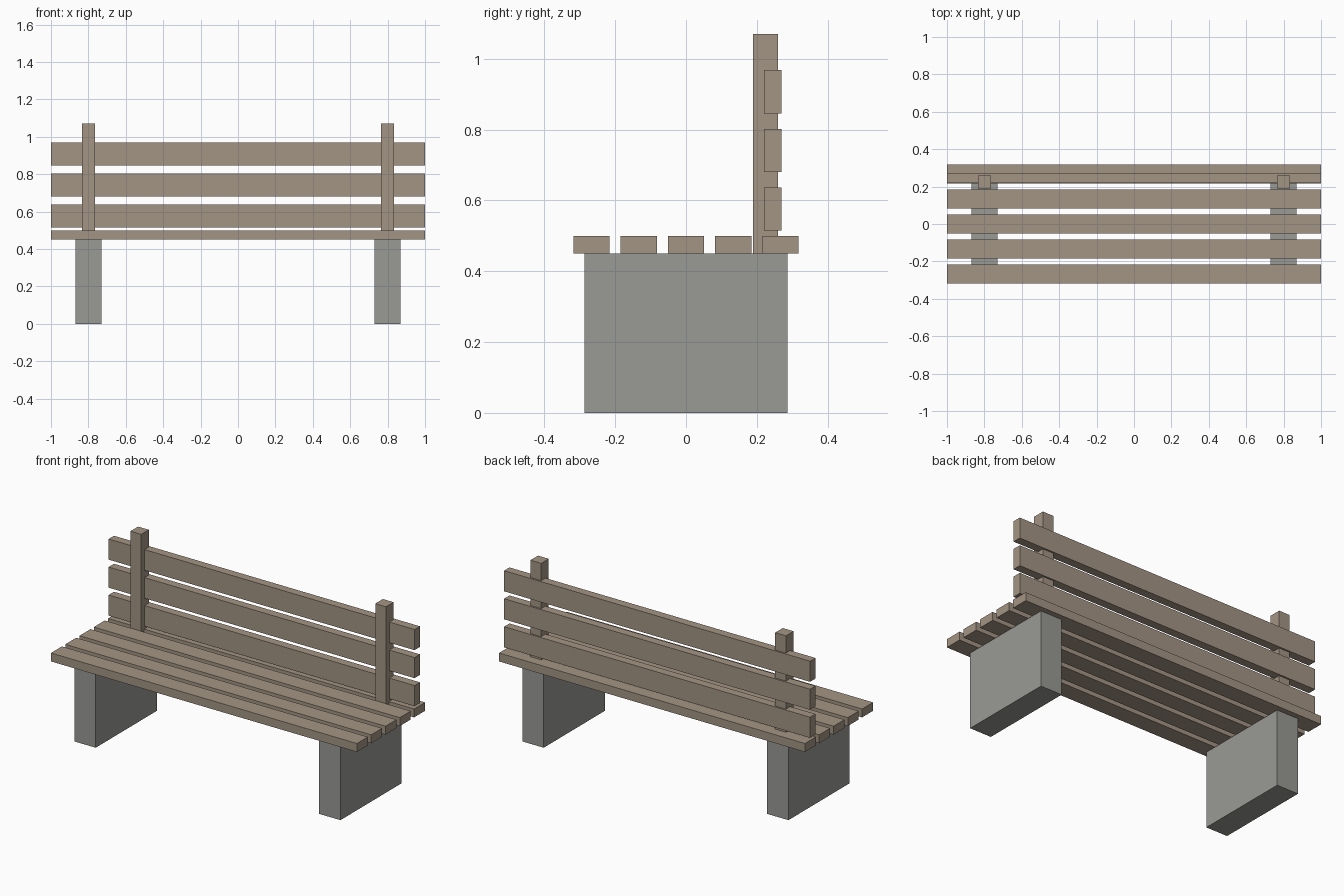
import bpy

if "Cube" in bpy.data.objects:
    bpy.data.objects.remove(bpy.data.objects["Cube"])

wood = bpy.data.materials.new("wood")
wood.diffuse_color = (0.37, 0.30, 0.23, 1)
wood.use_nodes = True
wood.node_tree.nodes["Principled BSDF"].inputs["Base Color"].default_value = wood.diffuse_color
concrete = bpy.data.materials.new("concrete")
concrete.diffuse_color = (0.32, 0.32, 0.30, 1)
concrete.use_nodes = True
concrete.node_tree.nodes["Principled BSDF"].inputs["Base Color"].default_value = concrete.diffuse_color


def box(name, center, size, mat):
    bpy.ops.mesh.primitive_cube_add(size=1, location=center)
    ob = bpy.context.object
    ob.name = name
    ob.scale = size
    bpy.ops.object.transform_apply(location=False, rotation=False, scale=True)
    ob.data.materials.append(mat)
    return ob


# seat slats
for i in range(5):
    box(f"seat_slat_{i + 1}", (0, (i - 2) * 0.1335, 0.475), (2, 0.102, 0.05), wood)

# backrest slats
for i in range(3):
    box(f"back_slat_{i + 1}", (0, 0.245, 0.576 + i * 0.1655), (2, 0.05, 0.122), wood)

# slab legs and backrest posts on both sides
for side, s in (("left", -1), ("right", 1)):
    box(f"{side}_leg", (s * 0.8, 0, 0.225), (0.14, 0.572, 0.45), concrete)
    box(f"{side}_back_post", (s * 0.8, 0.2245, 0.76), (0.07, 0.071, 0.62), wood)
